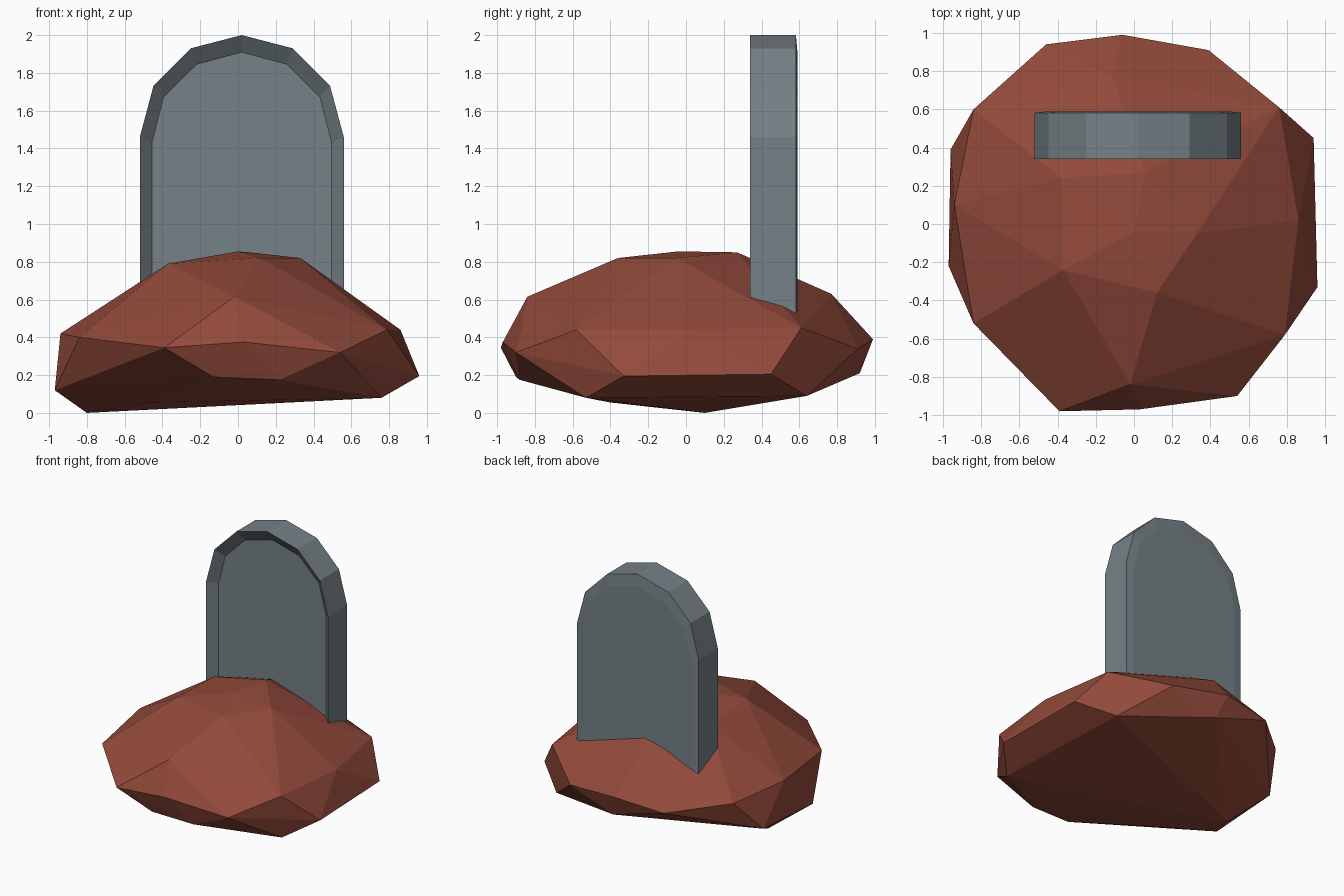
import bpy
import bmesh

if "Cube" in bpy.data.objects:
    bpy.data.objects.remove(bpy.data.objects["Cube"], do_unlink=True)


def make_material(name, rgb):
    material = bpy.data.materials.new(name)
    material.use_nodes = True
    material.diffuse_color = (*rgb, 1)
    shader = material.node_tree.nodes["Principled BSDF"]
    shader.inputs["Base Color"].default_value = (*rgb, 1)
    shader.inputs["Roughness"].default_value = 0.9
    return material


def finish_object(name, bm, material):
    bmesh.ops.recalc_face_normals(bm, faces=bm.faces)
    mesh = bpy.data.meshes.new(name)
    bm.to_mesh(mesh)
    bm.free()
    mesh.materials.append(material)
    built = bpy.data.objects.new(name, mesh)
    bpy.context.collection.objects.link(built)
    return built


def build_mound(material):
    # Faceted heap: rings of corner points wrapped in a convex skin
    crown = [(0, -.04, .855), (.06, .27, .85), (.33, -.05, .82),
             (.12, -.36, .82), (-.37, -.24, .79), (-.38, .24, .77)]
    shoulder = [(-.02, -.84, .615), (.79, -.58, .44), (.86, .02, .44),
                (.76, .61, .45), (-.11, .77, .63), (-.84, .6, .4),
                (-.94, .1, .42), (-.84, -.52, .4)]
    rim = [(-.39, -.98, .345), (.03, -.97, .375), (.54, -.9, .32),
           (.96, -.33, .195), (.94, .45, .205), (.39, .91, .34),
           (-.06, .99, .39), (-.46, .94, .35), (-.96, .39, .15),
           (-.97, -.22, .12)]
    underside = [(-.13, -.9, .19), (.22, -.88, .175), (.76, -.53, .08),
                 (.7, .64, .09), (0, .92, .21), (-.8, .1, 0),
                 (.33, -.31, .07), (-.05, 0, .045), (-.46, -.4, .055)]
    bm = bmesh.new()
    for point in crown + shoulder + rim + underside:
        bm.verts.new(point)
    hull = bmesh.ops.convex_hull(bm, input=bm.verts)
    loose = set(hull["geom_interior"]) | set(hull["geom_unused"])
    bmesh.ops.delete(bm, geom=[v for v in loose if isinstance(v, bmesh.types.BMVert)],
                     context="VERTS")
    return finish_object("earth_mound", bm, material)


def arch_outline(half_profile, centre, foot):
    # Mirror the right half of the arch to get the complete outline
    right = [(half_profile[-1][0], foot)] + half_profile[::-1]
    left = [(-x, z) for x, z in right[:-1]][::-1]
    return [(centre + x, z) for x, z in right + left]


def build_headstone(material):
    centre, foot = .02, .35
    outer = arch_outline([(0, 2), (.27, 1.93), (.467, 1.733), (.54, 1.46)],
                         centre, foot)
    inner = arch_outline([(0, 1.91), (.238, 1.846), (.415, 1.67), (.476, 1.43)],
                         centre, foot)
    # Recessed front panel, sloped rim, thick edge, slightly raised back panel
    layers = [(inner, .405), (outer, .34), (outer, .582), (inner, .59)]
    bm = bmesh.new()
    loops = [[bm.verts.new((x, y, z)) for x, z in outline]
             for outline, y in layers]
    for near, far in zip(loops, loops[1:]):
        for i in range(len(near)):
            j = (i + 1) % len(near)
            bm.faces.new((near[i], near[j], far[j], far[i]))
    bm.faces.new(loops[0][::-1])
    bm.faces.new(loops[-1])
    return finish_object("headstone", bm, material)


red_earth = make_material("red_earth", (.29, .068, .043))
grey_stone = make_material("grey_stone", (.18, .22, .24))
build_mound(red_earth)
build_headstone(grey_stone)
